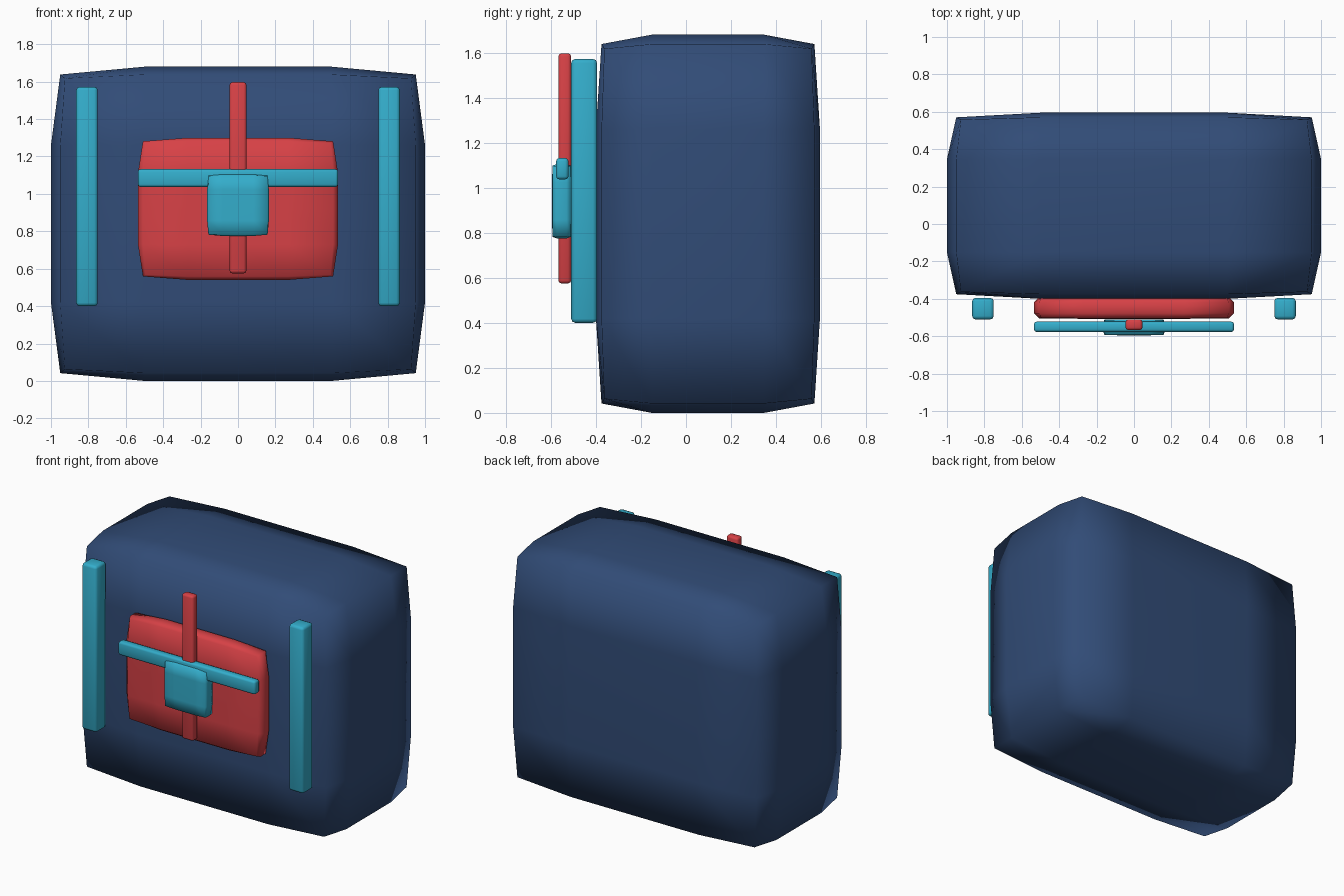
import bpy

if "Cube" in bpy.data.objects:
    bpy.data.objects.remove(bpy.data.objects["Cube"])


def material(name, colour):
    m = bpy.data.materials.new(name)
    m.diffuse_color = (*colour, 1)
    m.use_nodes = True
    m.node_tree.nodes["Principled BSDF"].inputs["Base Color"].default_value = m.diffuse_color
    return m


navy = material("navy_fabric", (0.031, 0.072, 0.184))
red = material("red_fabric", (0.68, 0.053, 0.061))
teal = material("teal_webbing", (0.034, 0.42, 0.60))


def box(name, xr, yr, zr, mat):
    """Box filling the given x, y and z ranges."""
    bpy.ops.mesh.primitive_cube_add(size=2)
    ob = bpy.context.object
    ob.name = name
    for v in ob.data.vertices:
        v.co = [(a + b) / 2 + c * (b - a) / 2 for c, (a, b) in zip(v.co, (xr, yr, zr))]
    ob.data.materials.append(mat)
    return ob


def soft_box(name, xr, yr, zr, mat, sharp=0.53):
    """Padded panel: subdivided box with partly creased edges."""
    ob = box(name, xr, yr, zr, mat)
    crease = ob.data.attributes.new("crease_edge", "FLOAT", "EDGE")
    for d in crease.data:
        d.value = sharp
    sub = ob.modifiers.new("padding", "SUBSURF")
    sub.levels = sub.render_levels = 2
    bpy.ops.object.shade_smooth()
    return ob


def strip(name, xr, yr, zr, mat, width=0.018):
    """Straight strap with lightly rounded edges."""
    ob = box(name, xr, yr, zr, mat)
    bev = ob.modifiers.new("rounding", "BEVEL")
    bev.width, bev.segments = width, 2
    bpy.ops.object.shade_smooth()
    return ob


# Main bag and front pocket
soft_box("bag_body", (-1, 1), (-0.4, 0.595), (0, 1.68), navy)
soft_box("front_pocket", (-0.535, 0.535), (-0.507, -0.39), (0.54, 1.3), red)

# Two side straps
for side, s in (("left", -1), ("right", 1)):
    xs = sorted((s * 0.75, s * 0.865))
    strip(side + "_strap", xs, (-0.51, -0.395), (0.4, 1.572), teal)

# Crossed straps and buckle plate on the pocket
strip("vertical_strap", (-0.045, 0.045), (-0.567, -0.51), (0.575, 1.597), red, 0.014)
strip("cross_strap", (-0.535, 0.535), (-0.577, -0.522), (1.037, 1.132), teal, 0.014)
soft_box("buckle_plate", (-0.165, 0.165), (-0.595, -0.51), (0.775, 1.105), teal, 0.58)
